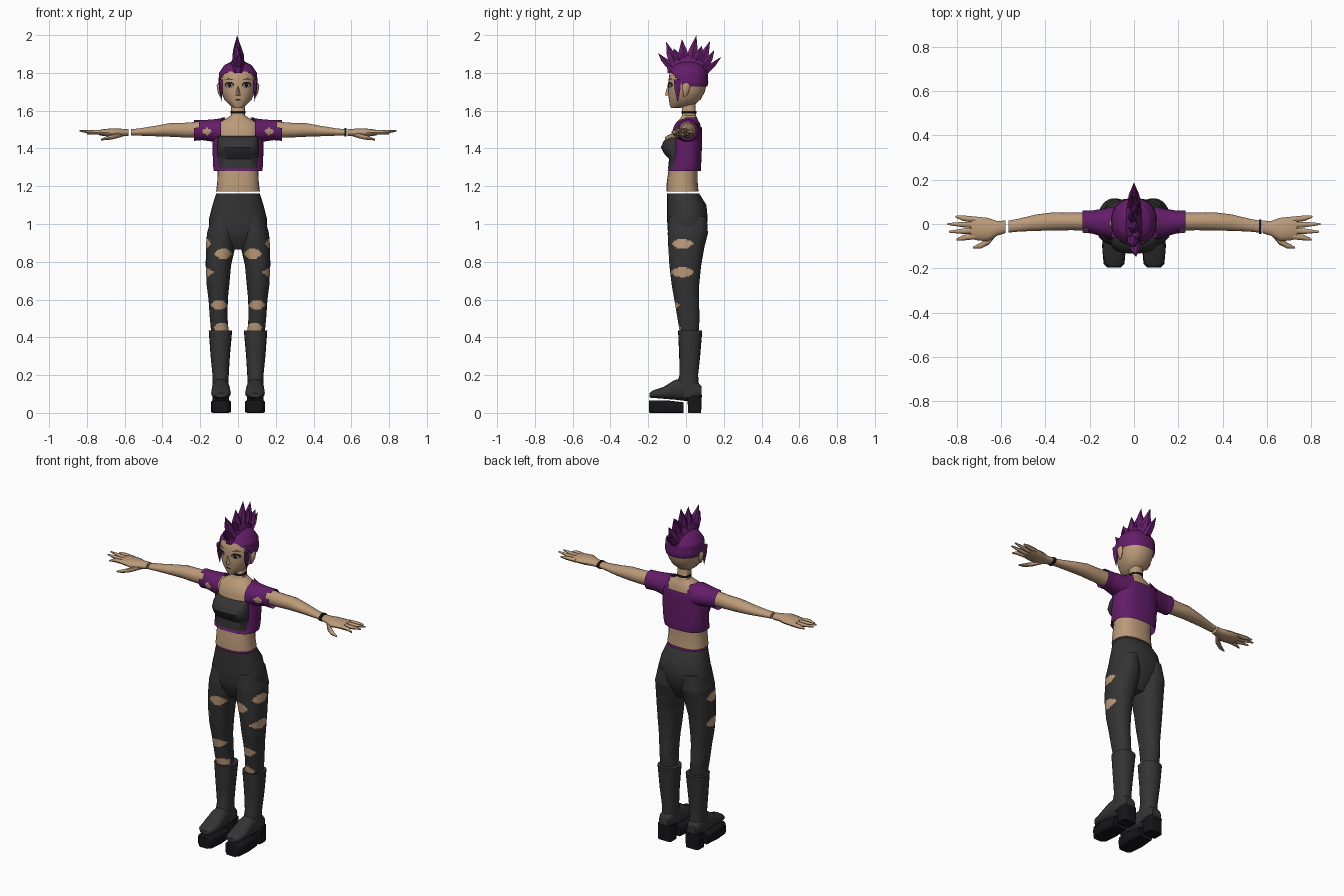
import bpy, bmesh, math
from mathutils import Vector

COLOURS = {"skin": (0.50, 0.325, 0.19), "purple": (0.125, 0.012, 0.14), "charcoal": (0.034, 0.034, 0.035),
           "black": (0.008, 0.008, 0.01), "eye_grey": (0.22, 0.19, 0.18)}
MATS = {}
for key, rgb in COLOURS.items():
    MATS[key] = bpy.data.materials.new(key)
    MATS[key].diffuse_color = (*rgb, 1)


def finish(name, bm, mats, angle=45):
    me = bpy.data.meshes.new(name)
    bm.to_mesh(me)
    bm.free()
    for m in mats:
        me.materials.append(MATS[m])
    me.shade_smooth()
    me.set_sharp_from_angle(angle=math.radians(angle))
    ob = bpy.data.objects.new(name, me)
    bpy.context.collection.objects.link(ob)
    return ob


def at(rings, t):
    """Interpolated ring at position t along the loft."""
    for r0, r1 in zip(rings, rings[1:]):
        if r0[0] <= t <= r1[0]:
            f = (t - r0[0]) / (r1[0] - r0[0])
            return [u + (v - u) * f for u, v in zip(r0, r1)]
    return list(rings[-1] if t > rings[-1][0] else rings[0])


def loft(name, rings, mats, axis="z", n=20, p=2.0, step=None, paint=None, drop=None, s=1):
    """Rings (t, centre a, centre b, radius a, radius b) swept along one axis; s=-1 mirrors in x."""
    if step:
        k = int((rings[-1][0] - rings[0][0]) / step)
        rings = [at(rings, rings[0][0] + (rings[-1][0] - rings[0][0]) * i / k) for i in range(k + 1)]
    bm = bmesh.new()
    loops = []
    for t, ca, cb, ra, rb in rings:
        row = []
        for i in range(n):
            c, d = math.cos(2 * math.pi * i / n), math.sin(2 * math.pi * i / n)
            a = ca + ra * math.copysign(abs(c) ** (2 / p), c)
            b = cb + rb * math.copysign(abs(d) ** (2 / p), d)
            co = {"z": (a, b, t), "x": (t, a, b), "y": (a, t, b)}[axis]
            row.append(bm.verts.new((co[0] * s, co[1], co[2])))
        loops.append(row)
    for lo, hi in zip(loops, loops[1:]):
        for i in range(n):
            j = (i + 1) % n
            bm.faces.new((lo[i], lo[j], hi[j], hi[i]))
    bm.faces.new(loops[0])
    bm.faces.new(loops[-1])
    bmesh.ops.recalc_face_normals(bm, faces=bm.faces)
    bm.normal_update()
    for f in bm.faces:
        if paint:
            f.material_index = paint(f.calc_center_median(), f.normal)
    if drop:
        gone = [f for f in bm.faces if len(f.verts) > 4 or drop(f.calc_center_median())]
        bmesh.ops.delete(bm, geom=gone, context="FACES")
    return finish(name, bm, mats)


def span(z, rx, y0, y1, cx=0):
    """Horizontal ring from half width and front/back limits."""
    return (z, cx, (y0 + y1) / 2, rx, (y1 - y0) / 2)


def spike(name, base, tip, rx, ry, mat, n=6):
    """Tapered tuft with a slight bulge."""
    bm = bmesh.new()
    base, tip = Vector(base), Vector(tip)
    rows = []
    for f, w in ((0, 1), (0.45, 0.78)):
        c = base.lerp(tip, f)
        rows.append([bm.verts.new((c.x + rx * w * math.cos(2 * math.pi * i / n),
                                   c.y + ry * w * math.sin(2 * math.pi * i / n), c.z)) for i in range(n)])
    top = bm.verts.new(tip)
    for i in range(n):
        j = (i + 1) % n
        bm.faces.new((rows[0][i], rows[0][j], rows[1][j], rows[1][i]))
        bm.faces.new((rows[1][i], rows[1][j], top))
    bm.faces.new(rows[0])
    bmesh.ops.recalc_face_normals(bm, faces=bm.faces)
    return finish(name, bm, [mat], 30)


# Torso and neck
loft("torso", [span(1.172, .116, -.102, .066), span(1.22, .11, -.102, .062), span(1.29, .108, -.092, .062),
               span(1.40, .112, -.078, .07), span(1.49, .115, -.072, .075), span(1.535, .105, -.055, .07),
               span(1.56, .06, -.03, .06), span(1.575, .037, -.02, .052), span(1.65, .035, -.02, .05)],
     ["skin"], p=2.4, n=24)
loft("choker", [span(1.585, .039, -.024, .055), span(1.597, .039, -.024, .055)], ["black"])

# Strapless top
loft("bandeau", [span(1.295, .109, -.095, .03), span(1.345, .109, -.09, .03), span(1.375, .11, -.118, .03),
                 span(1.405, .11, -.133, .03), span(1.44, .108, -.118, .03), span(1.465, .105, -.082, .03)],
     ["charcoal"], p=3, n=28)


# Cropped open jacket with torn front edges
def jacket_opening(c):
    tear = .013 * abs((c.z * 22) % 2 - 1)
    front = c.y < -.005 and abs(c.x) < .094 + tear and c.z > 1.3
    nape = c.z > 1.515 and abs(c.x) < .066
    return front or nape


loft("jacket", [span(1.28, .128, -.098, .078), span(1.31, .132, -.085, .08), span(1.40, .135, -.078, .084),
                span(1.49, .134, -.08, .086), span(1.535, .122, -.068, .08), span(1.563, .085, -.045, .066)],
     ["purple"], p=2.5, n=72, step=.007, drop=jacket_opening)


# Leg tears: (height, half height, coordinate index, centre, half width)
TEARS = [(.895, .026, 1, -.018, .058), (.745, .026, 1, -.02, .064), (.842, .028, 0, .078, .046),
         (.572, .025, 0, .1, .045), (.45, .026, 0, .085, .045)]


def leg_paint(c, nrm):
    for z, h, k, mid, w in TEARS:
        facing = nrm.y < -.2 if k == 0 else abs(nrm.x) > .4 and abs(c.x) > .1
        u = abs((abs(c.x) if k == 0 else c.y) - mid) / w
        if facing and u < 1 and abs(c.z - z) < h * (1 - u ** 2.5):
            return 1
    return 0


# Trousers
loft("trouser_seat", [span(.865, .05, -.05, .05), span(.92, .125, -.085, .085), span(.97, .155, -.098, .108),
                      span(1.03, .153, -.1, .115), span(1.10, .135, -.1, .108), span(1.162, .115, -.1, .07)],
     ["charcoal", "purple"], p=2.3, n=28, paint=lambda c, nrm: int(nrm.z > .95 and c.z > 1.15))

for s, side in ((1, "right"), (-1, "left")):
    loft("trouser_leg_" + side,
         [span(.42, .046, -.032, .066, .095), span(.50, .047, -.045, .072, .102), span(.60, .051, -.062, .068, .105),
          span(.68, .06, -.076, .07, .106), span(.78, .067, -.088, .08, .104), span(.88, .078, -.094, .098, .092),
          span(.95, .078, -.097, .116, .086), span(1.04, .06, -.09, .11, .08)],
         ["charcoal", "skin"], p=2.2, n=72, step=.007, paint=leg_paint, s=s)

    # Boots with platform and block heel
    loft("boot_shaft_" + side,
         [span(.085, .042, -.045, .078, .092), span(.13, .042, -.06, .07, .092), span(.20, .043, -.034, .064, .092),
          span(.30, .051, -.036, .075, .094), span(.435, .062, -.042, .086, .093), span(.436, .05, -.03, .07, .093)],
         ["charcoal"], p=2.3, n=20, s=s)
    loft("boot_foot_" + side,
         [(-.193, .09, .093, .025, .012), (-.175, .09, .099, .044, .02), (-.12, .09, .106, .052, .031),
          (-.06, .091, .122, .048, .052), (0, .092, .125, .042, .062), (.06, .092, .118, .04, .045),
          (.082, .092, .11, .03, .03)], ["charcoal"], axis="y", p=2.4, s=s)
    loft("boot_platform_" + side,
         [(-.196, .09, .033, .03, .032), (-.18, .09, .033, .047, .033), (-.10, .09, .033, .054, .033),
          (-.012, .09, .028, .046, .028)], ["black"], axis="y", p=8, s=s)
    loft("boot_heel_" + side, [span(0, .043, .012, .08, .091), span(.095, .043, .006, .084, .091)],
         ["black"], p=6, s=s)

    # Arms
    loft("arm_" + side,
         [(.09, .005, 1.497, .045, .047), (.20, .01, 1.499, .04, .044), (.28, .012, 1.497, .04, .04),
          (.36, .012, 1.498, .041, .037), (.44, .006, 1.492, .037, .028), (.52, -.005, 1.487, .029, .02),
          (.566, -.012, 1.485, .027, .017)], ["skin"], axis="x", n=14, s=s)

    def sleeve_paint(c, nrm):
        u = abs(abs(c.x) - .165) / .028
        return int(nrm.y < -.3 and u < 1 and abs(c.z - 1.49) < .024 * (1 - u))

    loft("sleeve_" + side,
         [(.09, .005, 1.493, .074, .066), (.14, .006, 1.495, .063, .058), (.19, .009, 1.497, .052, .053),
          (.232, .011, 1.495, .05, .055)], ["purple", "skin"], axis="x", n=48, step=.006,
         paint=sleeve_paint, drop=lambda c: abs(c.x) > .205 and 1.51 < c.z < 1.54 and c.y < 0, s=s)

    # Hands: palm, four fingers and thumb
    loft("palm_" + side,
         [(.58, -.013, 1.484, .028, .018), (.62, -.02, 1.484, .034, .021), (.66, -.025, 1.484, .053, .023),
          (.71, -.02, 1.484, .053, .019), (.735, -.018, 1.484, .048, .014)], ["skin"], axis="x", n=14, s=s)
    for i, (y0, y1, x1, z1) in enumerate(((-.054, -.07, .80, 1.478), (-.03, -.035, .835, 1.492),
                                          (-.005, 0, .84, 1.494), (.019, .033, .805, 1.485))):
        loft(f"finger_{i + 1}_{side}",
             [(.71, y0, 1.484, .014, .013), (.77, (y0 + y1) / 2, 1.486, .0125, .011), (x1, y1, z1, .004, .004)],
             ["skin"], axis="x", n=8, s=s)
    loft("thumb_" + side, [(.615, -.03, 1.475, .015, .014), (.655, -.075, 1.464, .018, .014),
                           (.69, -.097, 1.455, .014, .011), (.725, -.106, 1.447, .004, .004)],
         ["skin"], axis="x", n=8, s=s)

    # Ears and side locks
    loft("ear_" + side, [span(1.675, .004, -.012, 0, .093), span(1.70, .011, -.018, .016, .097),
                         span(1.735, .013, -.02, .022, .1), span(1.75, .004, -.008, .012, .098)],
         ["skin"], n=8, s=s)
    spike("side_lock_" + side, (s * .092, -.045, 1.765), (s * .088, -.045, 1.645), .012, .022, "purple")

loft("bracelet", [(.563, -.012, 1.485, .032, .022), (.575, -.012, 1.485, .032, .022)], ["black"], axis="x")

# Head
HEAD = [span(1.614, .02, -.08, -.03), span(1.63, .045, -.086, .045), span(1.66, .073, -.091, .078),
        span(1.70, .09, -.094, .1), span(1.75, .097, -.094, .11), span(1.80, .092, -.087, .107),
        span(1.835, .066, -.06, .08), span(1.85, .025, -.02, .04)]
loft("head", HEAD, ["skin"], p=2.2, n=28)
spike("nose", (0, -.091, 1.68), (0, -.088, 1.745), .013, .02, "skin", 4)


def plate(name, points, mat, lift):
    """Thin patch laid on the face."""
    bm = bmesh.new()
    vs = []
    for x, z in points:
        _, _, cy, rx, ry = at(HEAD, z)
        vs.append(bm.verts.new((x, cy - ry * (1 - min(1, abs(x) / rx) ** 2.2) ** (1 / 2.2) - lift, z)))
    f = bm.faces.new(vs)
    f.normal_update()
    if f.normal.y > 0:
        f.normal_flip()
    finish(name, bm, [mat])


def oval(cx, cz, rx, rz, n=12):
    return [(cx + rx * math.cos(2 * math.pi * i / n), cz + rz * math.sin(2 * math.pi * i / n)) for i in range(n)]


# Facial details
for s, side in ((1, "right"), (-1, "left")):
    plate("lashes_" + side, oval(s * .046, 1.737, .025, .016), "black", .004)
    plate("eye_" + side, oval(s * .045, 1.733, .02, .011), "eye_grey", .006)
    plate("iris_" + side, oval(s * .045, 1.734, .009, .011), "black", .008)
    plate("brow_" + side, [(s * .02, 1.761), (s * .05, 1.772), (s * .074, 1.763), (s * .05, 1.766)], "black", .004)
plate("mouth", oval(0, 1.657, .016, .004), "black", .003)


# Hair cap with raised front hairline
def below_hairline(c):
    return c.z < 1.73 + .075 * max(0, min(1, (-.015 - c.y) / .065))


loft("hair_cap", [span(1.70, .096, -.1, .107), span(1.75, .104, -.101, .118), span(1.80, .1, -.094, .115),
                  span(1.84, .074, -.068, .09), span(1.862, .03, -.03, .05), span(1.865, .004, .005, .015)],
     ["purple"], p=2.2, n=48, step=.007, drop=below_hairline)
loft("mohawk_base", [span(1.80, .045, -.10, .125), span(1.85, .04, -.105, .12), span(1.885, .024, -.085, .1),
                     span(1.90, .008, -.05, .07)], ["purple"], n=14)

# Mohawk spikes: base y, base z, tip y, tip z, tip x
for i, (y0, z0, y1, z1, x1) in enumerate(((-.075, 1.83, -.148, 1.905, .01), (-.06, 1.85, -.105, 1.965, -.012),
                                          (-.03, 1.86, -.065, 1.93, .02), (-.01, 1.86, -.022, 1.98, 0),
                                          (.025, 1.86, .055, 2.0, -.005), (.05, 1.86, .085, 1.945, .015),
                                          (.075, 1.85, .127, 1.968, -.008), (.09, 1.83, .15, 1.92, .012),
                                          (.09, 1.80, .187, 1.885, 0))):
    spike(f"mohawk_spike_{i + 1}", (0, y0, z0), (x1, y1, z1), .03, .034, "purple")
